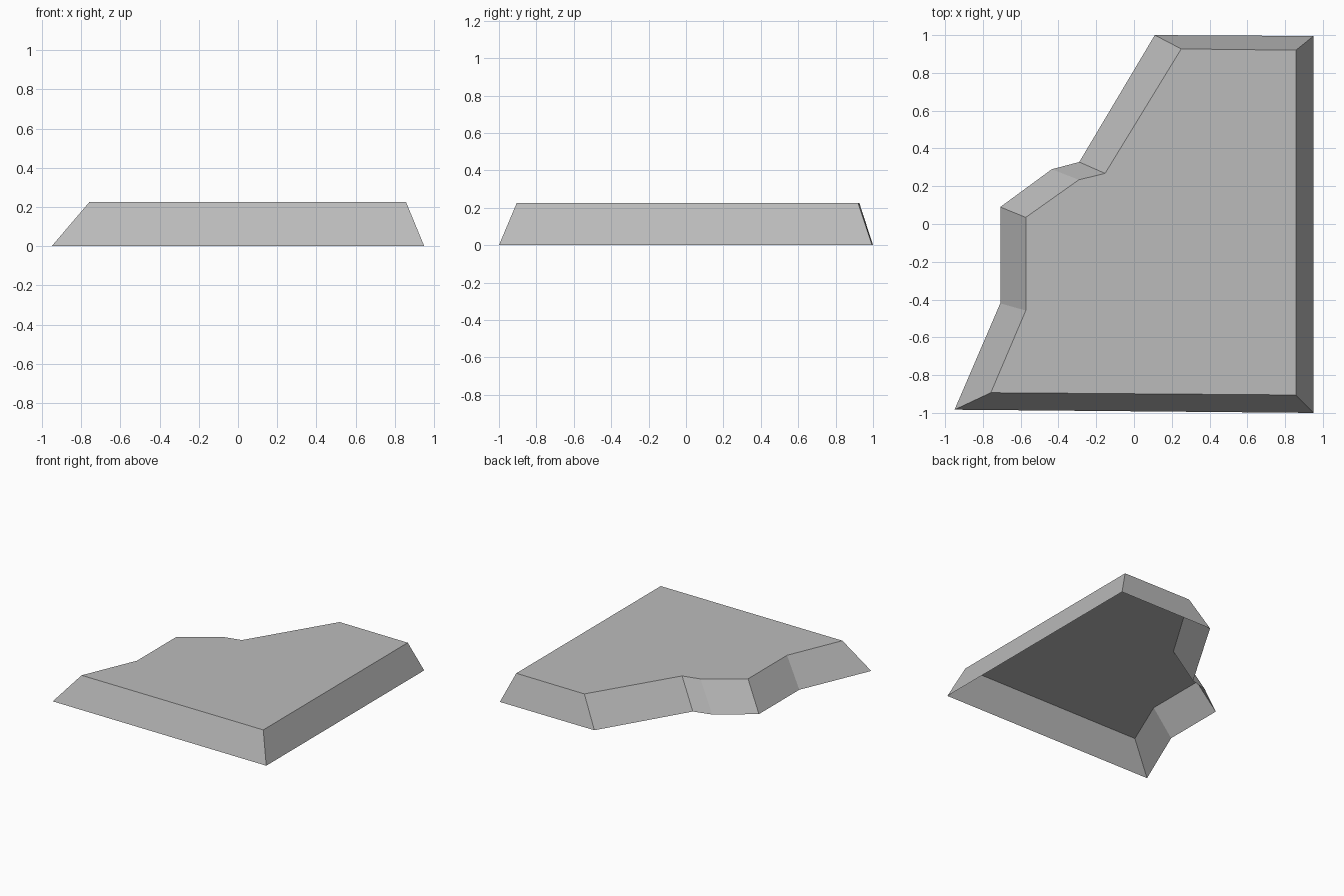
import bpy
import bmesh

cube = bpy.data.objects.get("Cube")
if cube:
    bpy.data.objects.remove(cube, do_unlink=True)

HEIGHT = 0.225

# Matching corners of the foot outline and the smaller top outline
foot = [(-0.95, -0.983), (0.95, -1.0), (0.95, 0.995), (0.11, 1.0),
        (-0.29, 0.328), (-0.435, 0.29), (-0.708, 0.09), (-0.708, -0.42)]
rim = [(-0.758, -0.893), (0.857, -0.905), (0.857, 0.92), (0.25, 0.927),
       (-0.153, 0.268), (-0.292, 0.234), (-0.573, 0.035), (-0.573, -0.458)]


def make_material(name, colour):
    mat = bpy.data.materials.new(name)
    mat.use_nodes = True
    mat.diffuse_color = colour
    mat.node_tree.nodes["Principled BSDF"].inputs["Base Color"].default_value = colour
    return mat


def make_shell(name, lower, upper, height, material):
    """Sloped walls and a flat top, open underneath."""
    bm = bmesh.new()
    low = [bm.verts.new((x, y, 0)) for x, y in lower]
    high = [bm.verts.new((x, y, height)) for x, y in upper]
    count = len(low)
    for i in range(count):
        j = (i + 1) % count
        bm.faces.new((low[i], low[j], high[j], high[i]))
    bm.faces.new(high)
    mesh = bpy.data.meshes.new(name)
    bm.to_mesh(mesh)
    bm.free()
    mesh.materials.append(material)
    obj = bpy.data.objects.new(name, mesh)
    bpy.context.collection.objects.link(obj)
    return obj


# Plateau slab
grey = make_material("stone grey", (0.5, 0.5, 0.5, 1))
make_shell("plateau_slab", foot, rim, HEIGHT, grey)
